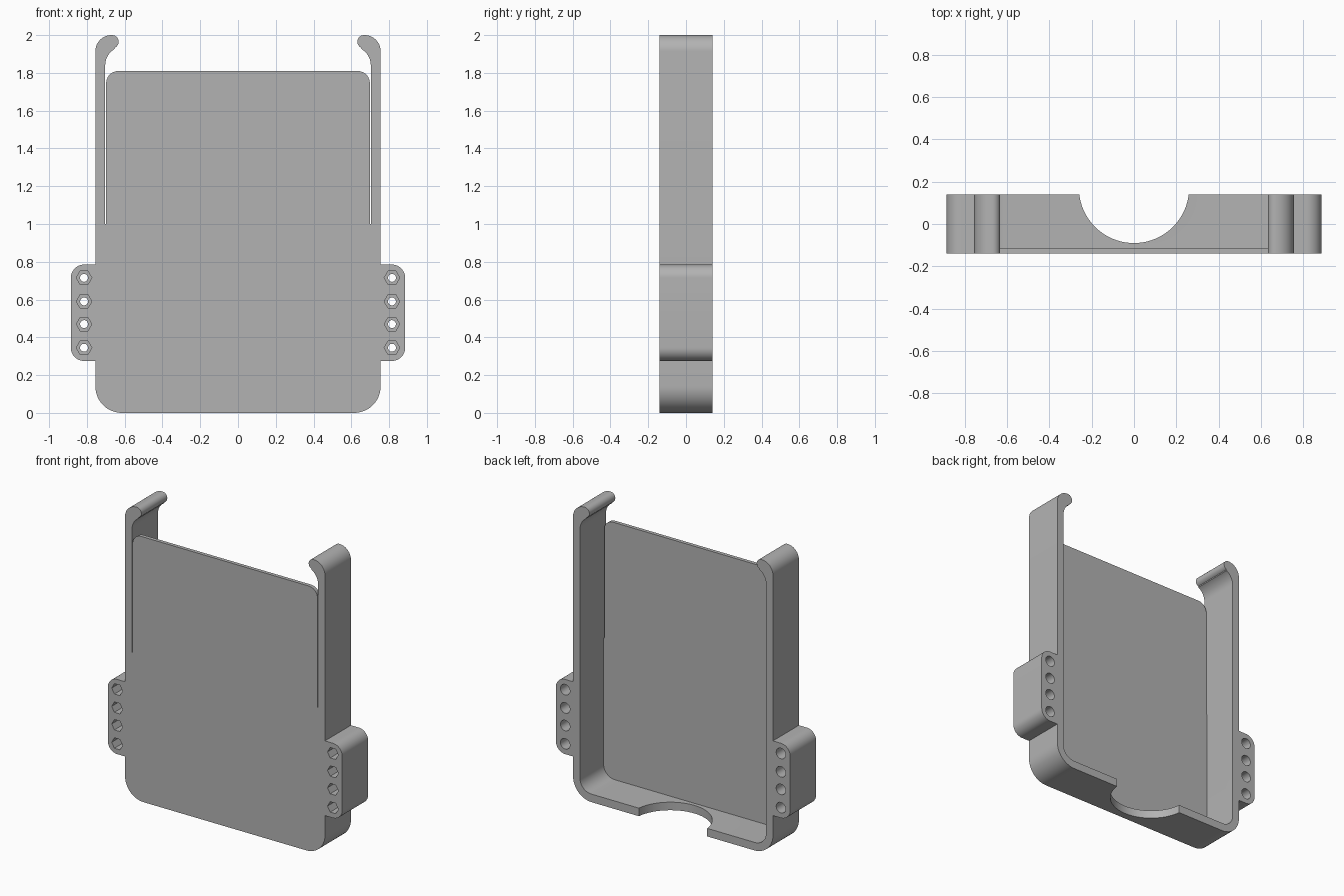
import bpy
import bmesh
from math import cos, sin, radians, pi

cube = bpy.data.objects.get("Cube")
if cube:
    bpy.data.objects.remove(cube, do_unlink=True)

FRONT, BACK = -0.14, 0.14
PLATE_BACK = -0.115
SLOT_Z = 1.0

grey = bpy.data.materials.new("plain_grey")
grey.use_nodes = True
colour = (0.45, 0.45, 0.45, 1)
grey.diffuse_color = colour
grey.node_tree.nodes["Principled BSDF"].inputs["Base Color"].default_value = colour


def arc(cx, cz, r, start, end, steps=12):
    angles = [radians(start + (end - start) * i / steps) for i in range(steps + 1)]
    return [(cx + r * cos(a), cz + r * sin(a)) for a in angles]


def mirrored(half):
    """Close a right-hand outline with its mirror image."""
    return half + [(-x, z) for x, z in reversed(half)]


def extrude(name, outline, y0, y1):
    """Solid prism from an (x, z) outline, running along y."""
    bm = bmesh.new()
    face = bm.faces.new([bm.verts.new((x, y0, z)) for x, z in outline])
    grown = bmesh.ops.extrude_face_region(bm, geom=[face])["geom"]
    moved = [v for v in grown if isinstance(v, bmesh.types.BMVert)]
    bmesh.ops.translate(bm, verts=moved, vec=(0, y1 - y0, 0))
    bmesh.ops.recalc_face_normals(bm, faces=bm.faces)
    mesh = bpy.data.meshes.new(name)
    bm.to_mesh(mesh)
    bm.free()
    ob = bpy.data.objects.new(name, mesh)
    bpy.context.collection.objects.link(ob)
    mesh.materials.append(grey)
    return ob


def combine(target, other, operation):
    """Apply a boolean and discard the helper."""
    bpy.context.view_layer.objects.active = target
    mod = target.modifiers.new(operation, 'BOOLEAN')
    mod.operation, mod.solver, mod.object = operation, 'EXACT', other
    bpy.ops.object.modifier_apply(modifier=mod.name)
    bpy.data.objects.remove(other, do_unlink=True)


# Rim: U-shaped wall with hooked tips and side mounting lugs
inner = arc(0.618, 0.14, 0.085, -90, 0) + arc(0.603, 1.84, 0.10, 0, 60)
hook = arc(0.667, 1.965, 0.035, 244, 90) + arc(0.67, 1.915, 0.085, 90, 0)
lug = ([(0.755, 0.785)] + arc(0.815, 0.715, 0.07, 90, 0)
       + arc(0.815, 0.345, 0.07, 0, -90) + [(0.755, 0.275)])
outer = arc(0.615, 0.14, 0.14, 0, -90)
holder = extrude("holder_body", mirrored(inner + hook + lug + outer), FRONT, BACK)

# Plate: joined to the walls low down, free of them above the slots
plate_half = (arc(0.615, 0.14, 0.11, -90, 0) + [(0.725, SLOT_Z), (0.698, SLOT_Z)]
              + arc(0.633, 1.745, 0.065, 0, 90))
plate = extrude("face_plate", mirrored(plate_half), FRONT, PLATE_BACK)
combine(holder, plate, 'UNION')

# Thumb cut-out in the bottom wall
bpy.ops.mesh.primitive_cylinder_add(vertices=96, radius=0.26, depth=0.3, location=(0, 0.17, 0))
combine(holder, bpy.context.object, 'DIFFERENCE')

# Screw holes: hexagonal nut pocket at the front, round seat at the back
for side in (-1, 1):
    for z in (0.345, 0.47, 0.59, 0.715):
        x = side * 0.815
        for r, steps, y0, y1 in ((0.021, 24, -0.2, 0.2),
                                 (0.041, 6, -0.2, -0.06),
                                 (0.036, 24, 0.06, 0.2)):
            ring = arc(x, z, r, 0, 360, steps)[:-1]
            combine(holder, extrude("hole_cutter", ring, y0, y1), 'DIFFERENCE')

# Smooth curves, sharp edges
bpy.ops.object.select_all(action='DESELECT')
holder.select_set(True)
bpy.context.view_layer.objects.active = holder
bpy.ops.object.shade_smooth_by_angle(angle=pi / 6)
